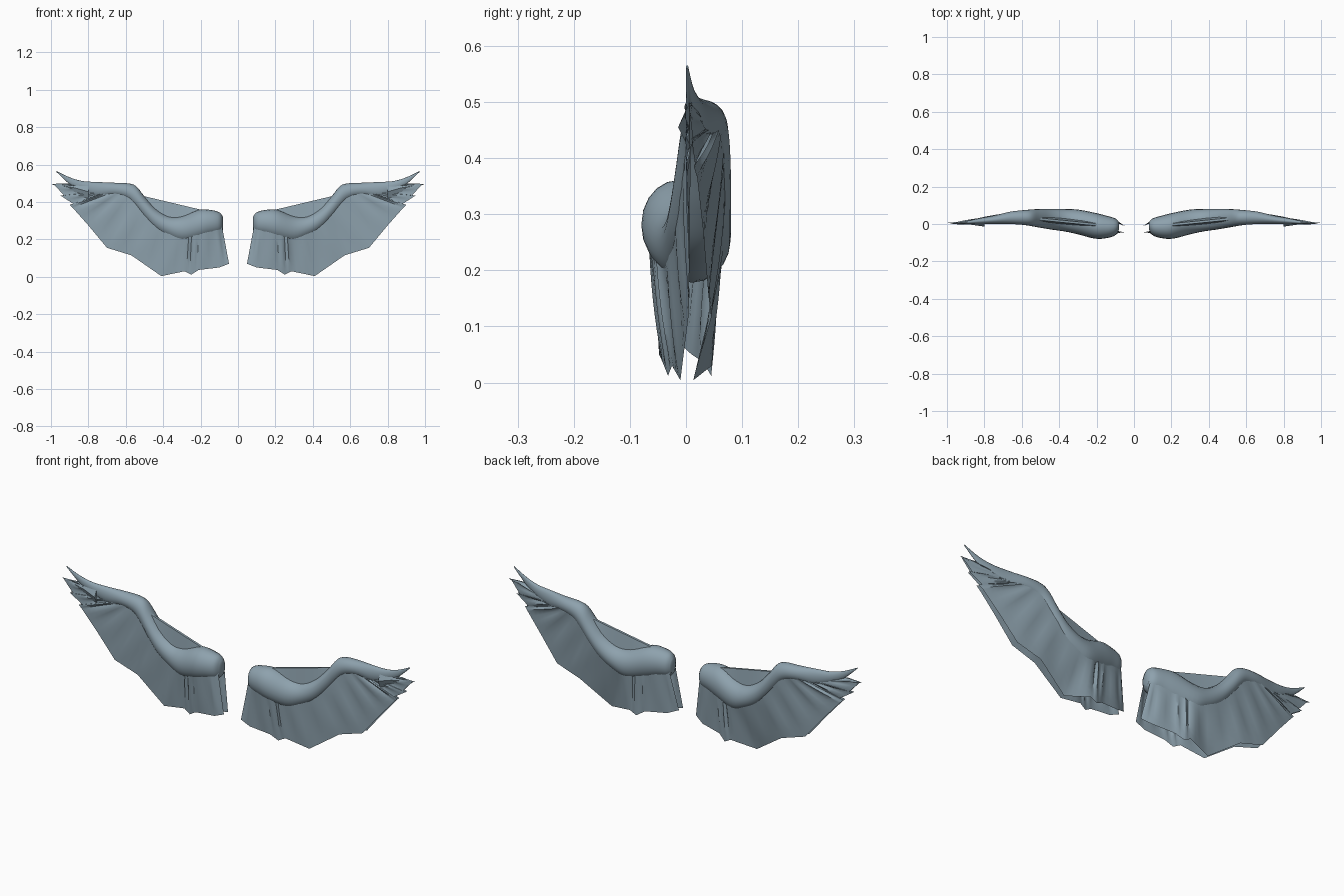
import bpy, bmesh, math

if "Cube" in bpy.data.objects:
    bpy.data.objects.remove(bpy.data.objects["Cube"])

mat = bpy.data.materials.new("slate blue grey")
mat.diffuse_color = (0.27, 0.36, 0.42, 1)
mat.use_nodes = True
mat.node_tree.nodes["Principled BSDF"].inputs["Base Color"].default_value = mat.diffuse_color


def make(name, rows, side, closed=False):
    """Skin a grid of point rows into a smooth object, mirrored when side = -1."""
    bm = bmesh.new()
    grid = [[bm.verts.new((side * p[0], p[1], p[2])) for p in r] for r in rows]
    n = len(rows[0])
    for a, b in zip(grid, grid[1:]):
        for j in range(n if closed else n - 1):
            k = (j + 1) % n
            f = [a[j], a[k], b[k], b[j]]
            bm.faces.new(f if side > 0 else f[::-1])
    if closed:
        bm.faces.new(grid[0])
        bm.faces.new(grid[-1][::-1])
        bmesh.ops.recalc_face_normals(bm, faces=bm.faces)
    me = bpy.data.meshes.new(name)
    bm.to_mesh(me)
    bm.free()
    me.materials.append(mat)
    ob = bpy.data.objects.new(name, me)
    bpy.context.collection.objects.link(ob)
    bpy.context.view_layer.objects.active = ob
    for o in bpy.context.selected_objects:
        o.select_set(False)
    ob.select_set(True)
    bpy.ops.object.shade_smooth_by_angle(angle=math.radians(40))


def spline(pts, n):
    """Catmull-Rom through tuples of any length."""
    out = []
    for i in range(len(pts) - 1):
        p0, p1, p2 = pts[max(i - 1, 0)], pts[i], pts[i + 1]
        p3 = pts[min(i + 2, len(pts) - 1)]
        for s in range(n):
            t = s / n
            out.append(tuple(
                0.5 * (2 * b + (c - a) * t + (2 * a - 5 * b + 4 * c - d) * t * t
                       + (3 * b - a - 3 * c + d) * t ** 3)
                for a, b, c, d in zip(p0, p1, p2, p3)))
    return out + [pts[-1]]


def lerp(a, b, t):
    return tuple(p + (q - p) * t for p, q in zip(a, b))


# arm stations: x, top z, bottom z, front y, back y
ARM = [(.08, .32, .25, -.03, .01), (.10, .345, .23, -.06, .03),
       (.15, .358, .215, -.076, .045), (.21, .358, .195, -.078, .06),
       (.30, .325, .178, -.055, .077), (.37, .325, .205, -.04, .08),
       (.44, .365, .245, -.03, .08), (.50, .43, .305, -.02, .08),
       (.545, .485, .36, -.012, .078), (.59, .50, .41, -.005, .074),
       (.66, .503, .43, 0, .066), (.75, .507, .425, 0, .045),
       (.83, .512, .455, 0, .03), (.90, .532, .495, 0, .015),
       (.97, .565, .56, 0, .004)]
arm_fine = spline(ARM, 4)


def arm_at(x):
    return min(arm_fine, key=lambda s: abs(s[0] - x))


def arm_ring(s):
    x, zt, zb, yf, yb = s
    return [(x, (yf + yb) / 2 + (yb - yf) / 2 * math.cos(a),
             (zt + zb) / 2 + (zt - zb) / 2 * math.sin(a))
            for a in (i * math.tau / 20 for i in range(20))]


# feather edge: root x on the arm, tip x, tip z, front y, back y
EDGE = [(.085, .048, .07, -.045, -.012), (.12, .10, .05, -.048, .01),
        (.20, .21, .037, -.042, .03), (.24, .25, .012, -.032, .045),
        (.27, .285, .03, -.025, .046), (.36, .41, .004, -.01, .013),
        (.47, .57, .115, .004, .045), (.55, .70, .155, .006, .04),
        (.62, .80, .275, .004, .03), (.66, .88, .365, .002, .02),
        (.70, .90, .385, .001, .014), (.72, .88, .39, .001, .016),
        (.76, .95, .435, 0, .010), (.78, .93, .435, 0, .012),
        (.83, .985, .495, 0, .005), (.86, .89, .50, 0, .012)]


def feather_rows(front):
    rows = []
    for i in range(len(EDGE) - 1):
        for s in range(4):
            rx, tx, tz, yf, yb = lerp(EDGE[i], EDGE[i + 1], s / 4)
            x, zt, zb, af, ab = arm_at(rx)
            mid = (af + ab) / 2
            half = (ab - af) / 2 * 0.8
            root = (rx, mid - half if front else mid + half, zb + (zt - zb) * .3)
            tip = (tx, yf if front else yb, tz)
            row = []
            for k in range(9):
                p = lerp(root, tip, k / 8)
                # soft ripples that follow the quills
                w = .004 * math.sin((i + s / 4) * math.pi * 2) * math.sin(k / 8 * math.pi)
                row.append((p[0], p[1] + w, p[2]))
            rows.append(row)
    return rows


# thin web of skin between shoulder and wrist
def web_rows():
    rows = []
    for i in range(11):
        t = i / 10
        x = .19 + .35 * t
        s = arm_at(x)
        top = .357 + .075 * min(t / .9, 1) + (.04 * max(0, t - .9) / .1)
        low = s[2] + (s[1] - s[2]) * .6
        y = -.005 + .035 * t
        rows.append([(x, y - .018, low), (x, y - .006, top), (x, y + .006, top),
                     (x, y + .022, low)])
    return rows


for side, label in ((1, "right"), (-1, "left")):
    make("wing_arm_" + label, [arm_ring(s) for s in arm_fine], side, True)
    make("front_feathers_" + label, feather_rows(True), side)
    back = feather_rows(False)
    make("back_feathers_" + label, [r[::-1] for r in back], side)
    make("shoulder_web_" + label, web_rows(), side, True)
    # long outermost feather under the wing tip
    blade = [(.80, .455, .04, .02), (.87, .475, .025, .01), (.93, .485, .014, .006), (.995, .496, .001, .001)]
    make("tip_feather_" + label, [[(x, .006 - d, z), (x, .006, z - h), (x, .006 + d, z), (x, .006, z + h)]
                                  for x, z, h, d in blade], side, True)
